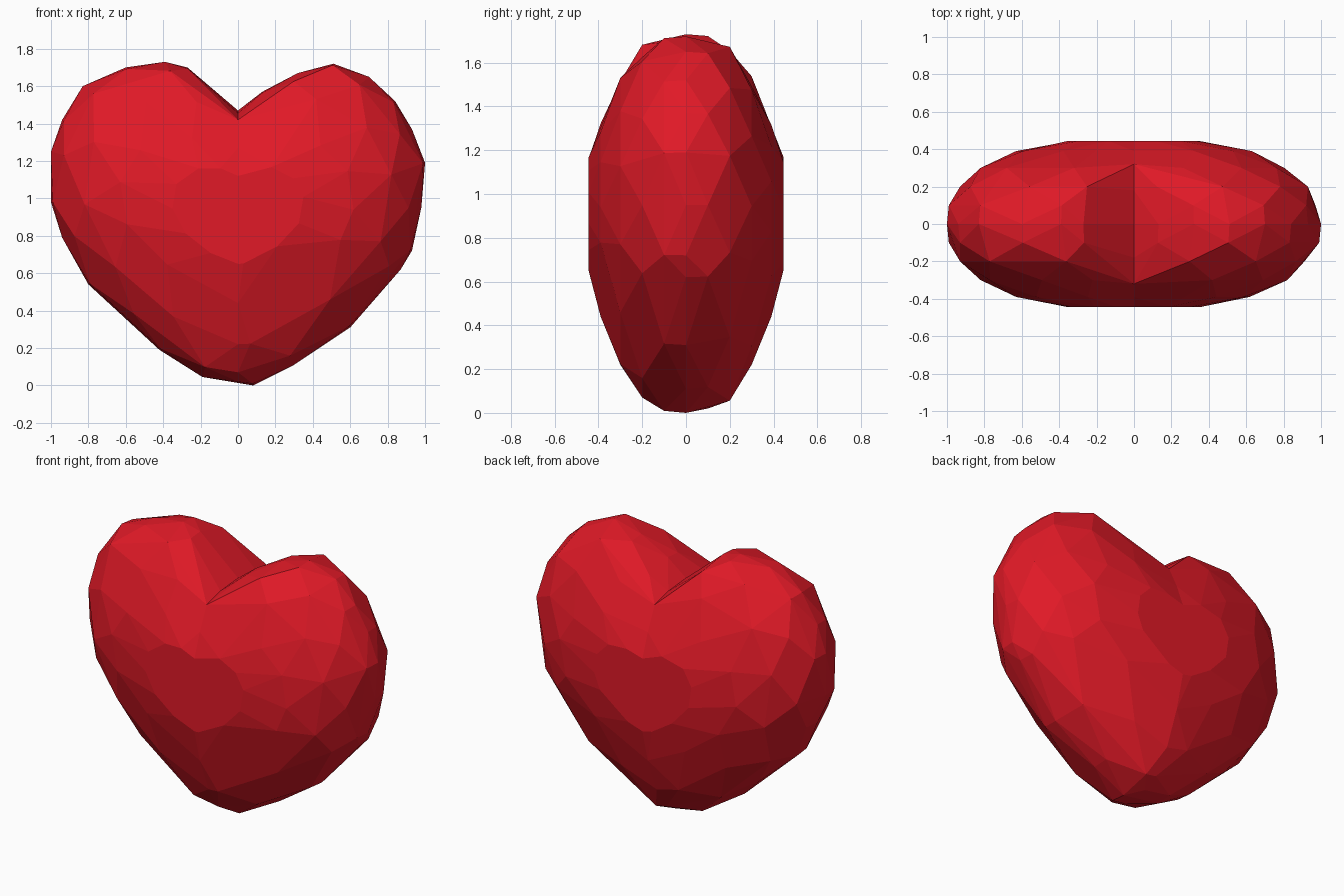
import bpy, bmesh
from mathutils import Vector

if "Cube" in bpy.data.objects:
    bpy.data.objects.remove(bpy.data.objects["Cube"])

# Front outlines (x, z) of the two convex lobes, notch to tip
RIGHT = [(0.13, 1.57), (0.32, 1.67), (0.51, 1.72), (0.70, 1.65), (0.84, 1.52), (0.93, 1.37),
         (1.0, 1.19), (0.98, 0.95), (0.93, 0.72), (0.87, 0.62), (0.60, 0.31), (0.30, 0.11), (0.08, 0.0)]
LEFT = [(-0.27, 1.70), (-0.39, 1.73), (-0.60, 1.70), (-0.83, 1.60), (-0.94, 1.42), (-1.0, 1.25),
        (-1.0, 0.98), (-0.94, 0.79), (-0.80, 0.54), (-0.60, 0.35), (-0.42, 0.19), (-0.19, 0.045)]
# Depth layers: y, x scale, z scale
LAYERS = [(0.10, 0.99, 0.99), (0.20, 0.93, 0.94), (0.30, 0.82, 0.76),
          (0.39, 0.63, 0.49), (0.445, 0.35, 0.30)]
MID = 0.93
# Profile shared by both lobes on the x = 0 plane, (y, z)
SEAM = [(0, 1.47), (0.18, 1.455), (0.32, 1.42), (0.39, 1.27), (0.445, 1.12), (0.445, 0.65),
        (0.39, 0.44), (0.30, 0.22), (0.20, 0.07), (0.10, 0.02), (0, 0.012)]


def add_lobe(bm, outline):
    pts = [Vector((x, 0, z)) for x, z in outline]
    for side in (-1, 1):
        pts += [Vector((0, side * y, z)) for y, z in SEAM if y or side > 0]
        for k, (y, sx, sz) in enumerate(LAYERS):
            # staggered points give irregular facets
            start = (k + (side > 0)) % 2
            for x, z in outline[start::2]:
                pts.append(Vector((x * sx, side * y, MID + (z - MID) * sz)))
    lobe = bmesh.new()
    for p in pts:
        lobe.verts.new(p)
    bmesh.ops.convex_hull(lobe, input=lobe.verts[:])
    # open the inner wall between the lobes
    walls = [f for f in lobe.faces if all(abs(v.co.x) < 1e-5 for v in f.verts)]
    bmesh.ops.delete(lobe, geom=walls, context='FACES')
    loose = [v for v in lobe.verts if not v.link_faces]
    bmesh.ops.delete(lobe, geom=loose, context='VERTS')
    tmp = bpy.data.meshes.new("lobe")
    lobe.to_mesh(tmp)
    lobe.free()
    bm.from_mesh(tmp)
    bpy.data.meshes.remove(tmp)


# Heart: two faceted lobes welded along the cleft
bm = bmesh.new()
add_lobe(bm, RIGHT)
add_lobe(bm, LEFT)
bmesh.ops.remove_doubles(bm, verts=bm.verts[:], dist=1e-4)
bmesh.ops.dissolve_limit(bm, angle_limit=0.07, verts=bm.verts[:], edges=bm.edges[:])
bmesh.ops.recalc_face_normals(bm, faces=bm.faces[:])
mesh = bpy.data.meshes.new("heart")
bm.to_mesh(mesh)
bm.free()
heart = bpy.data.objects.new("heart", mesh)
bpy.context.collection.objects.link(heart)

# Red material
red = bpy.data.materials.new("red")
red.diffuse_color = (0.75, 0.01, 0.02, 1)
red.use_nodes = True
red.node_tree.nodes["Principled BSDF"].inputs["Base Color"].default_value = red.diffuse_color
mesh.materials.append(red)
